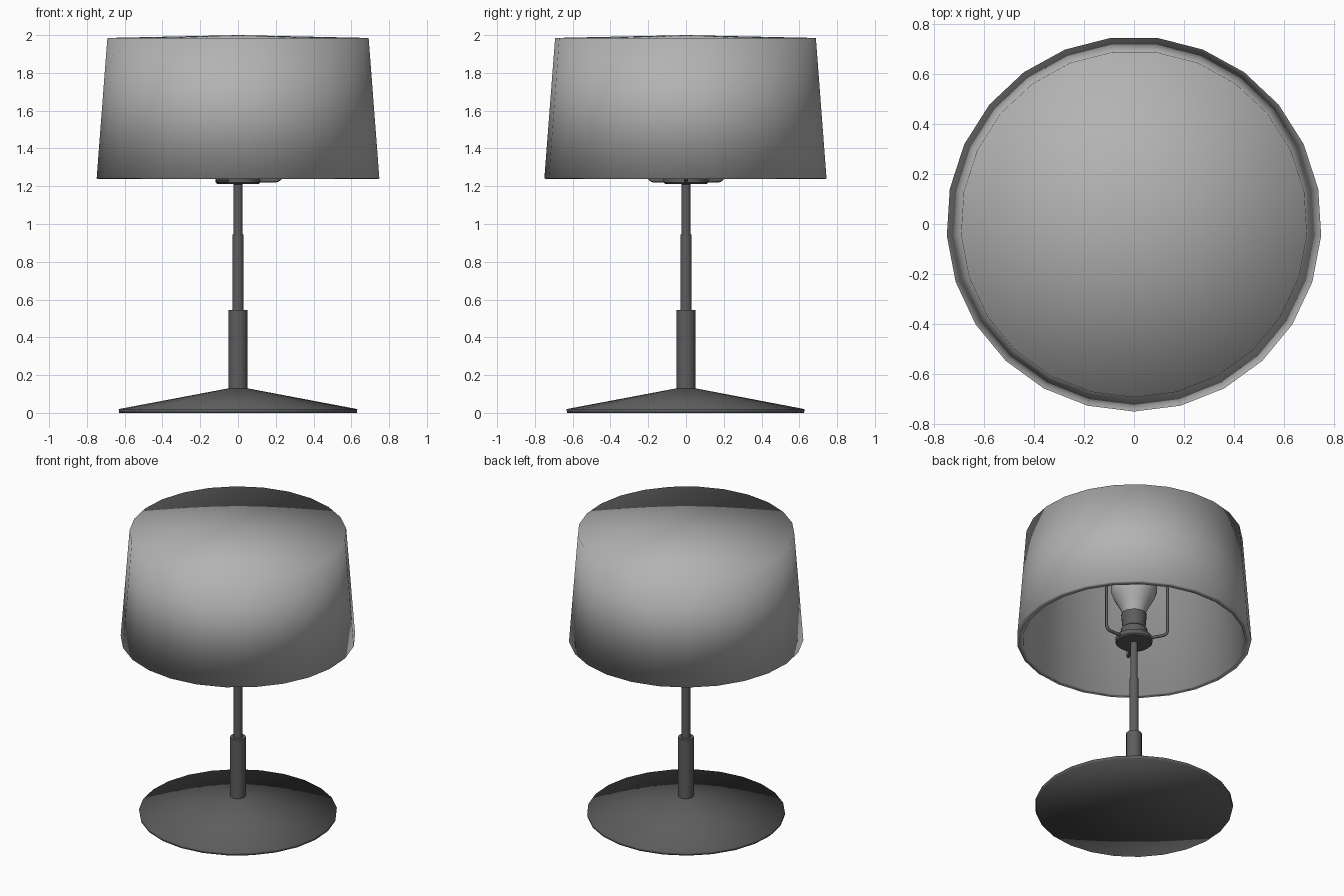
import bpy, bmesh, math

if "Cube" in bpy.data.objects:
    bpy.data.objects.remove(bpy.data.objects["Cube"])


def material(name, v):
    m = bpy.data.materials.new(name)
    m.diffuse_color = (v, v, v, 1)
    m.use_nodes = True
    m.node_tree.nodes["Principled BSDF"].inputs["Base Color"].default_value = m.diffuse_color
    return m


FABRIC = material("shade_grey", 0.45)
METAL = material("dark_metal", 0.11)


def lathe(name, profile, mat, sides=25, sharp=False):
    """Spin an (r, z) profile round the z axis; r = 0 makes a pole."""
    bm = bmesh.new()
    rings = []
    for r, z in profile:
        if r == 0:
            rings.append([bm.verts.new((0, 0, z))])
        else:
            angles = [-math.pi / 2 + 2 * math.pi * i / sides for i in range(sides)]
            rings.append([bm.verts.new((r * math.cos(a), r * math.sin(a), z)) for a in angles])
    for a, b in zip(rings, rings[1:]):
        for i in range(sides):
            j = (i + 1) % sides
            if len(a) == 1:
                bm.faces.new((a[0], b[j], b[i]))
            elif len(b) == 1:
                bm.faces.new((a[i], a[j], b[0]))
            else:
                bm.faces.new((a[i], a[j], b[j], b[i]))
    bmesh.ops.recalc_face_normals(bm, faces=bm.faces)
    me = bpy.data.meshes.new(name)
    bm.to_mesh(me)
    bm.free()
    me.materials.append(mat)
    ob = bpy.data.objects.new(name, me)
    bpy.context.collection.objects.link(ob)
    bpy.ops.object.select_all(action='DESELECT')
    ob.select_set(True)
    bpy.context.view_layer.objects.active = ob
    if sharp:
        bpy.ops.object.shade_smooth_by_angle(angle=math.radians(40))
    else:
        bpy.ops.object.shade_smooth()
    return ob


# Wide conical foot
lathe("base", [(0, 0.005), (0.63, 0), (0.633, 0.02), (0.05, 0.13), (0, 0.135)], METAL)

# Telescoping stem in three steps
lathe("stem", [(0, 0.11), (0.05, 0.11), (0.05, 0.545),
               (0.03, 0.545), (0.03, 0.945),
               (0.024, 0.945), (0.024, 1.23), (0, 1.23)], METAL, 20, True)

# Drum shade: tapered wall with thickness, closed by a shallow dome
lathe("shade", [(0, 2.0), (0.693, 1.985), (0.75, 1.24),
                (0.71, 1.237), (0.66, 1.965), (0, 1.98)], FABRIC)

# Bulb holder: plate, collar and socket
lathe("bulb_holder", [(0, 1.21), (0.11, 1.212), (0.118, 1.22), (0.118, 1.25),
                      (0.085, 1.262), (0.085, 1.31), (0.073, 1.32),
                      (0.082, 1.42), (0, 1.42)], METAL, 24, True)

# Bulb: neck flaring into a round globe
globe = [(0.15 * math.cos(math.radians(a)), 1.62 + 0.15 * math.sin(math.radians(a)))
         for a in range(-30, 90, 20)]
lathe("bulb", [(0, 1.40), (0.065, 1.40), (0.075, 1.44), (0.10, 1.49)] + globe + [(0, 1.77)],
      FABRIC, 24)

# Three bent wires carrying the shade
R, Z, C = 0.228, 1.23, 0.03
for k in range(3):
    cu = bpy.data.curves.new(f"shade_wire_{k + 1}", 'CURVE')
    cu.dimensions = '3D'
    cu.bevel_depth = 0.01
    cu.bevel_resolution = 2
    cu.use_fill_caps = True
    cu.materials.append(METAL)
    bend = [(R - C + C * math.sin(t), Z + C - C * math.cos(t))
            for t in (math.pi / 8 * i for i in range(5))]
    path = [(0.05, Z)] + bend + [(R, 1.975)]
    sp = cu.splines.new('POLY')
    sp.points.add(len(path) - 1)
    for p, (r, z) in zip(sp.points, path):
        p.co = (r, 0, z, 1)
    sp.use_smooth = True
    ob = bpy.data.objects.new(cu.name, cu)
    ob.rotation_euler.z = k * 2 * math.pi / 3
    bpy.context.collection.objects.link(ob)
